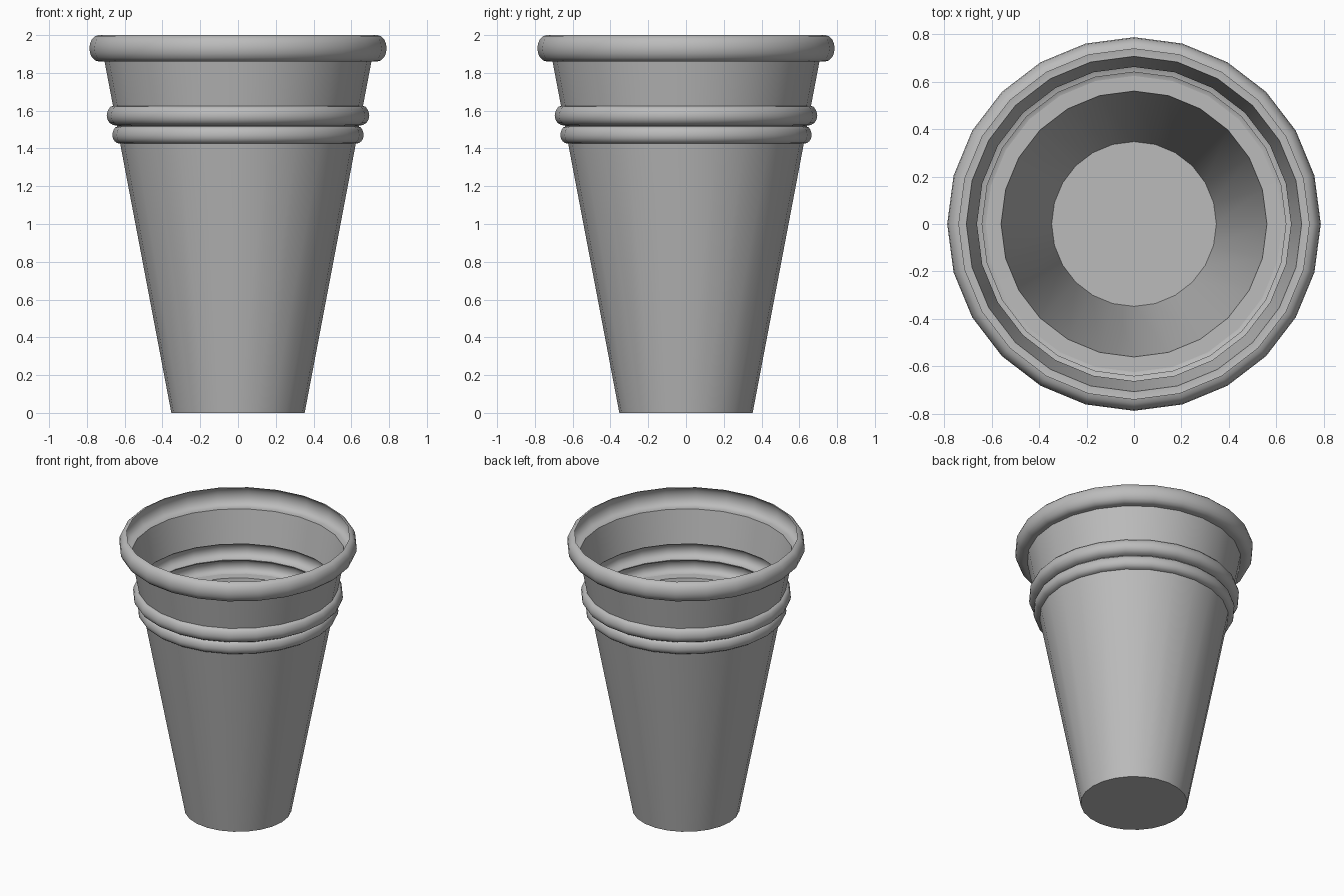
import bpy, bmesh, math

cube = bpy.data.objects.get("Cube")
if cube:
    bpy.data.objects.remove(cube, do_unlink=True)

SIDES = 24

grey = bpy.data.materials.new("plain_grey")
grey.use_nodes = True
grey.diffuse_color = (0.5, 0.5, 0.5, 1)
grey.node_tree.nodes["Principled BSDF"].inputs["Base Color"].default_value = (0.5, 0.5, 0.5, 1)


def wall_radius(z):
    """Radius of the tapered wall at height z."""
    return 0.353 + 0.19 * z


def bulge(z0, z1, r_start, r_end, r_out, steps=8):
    """Half-round profile swelling outward from z0 to z1."""
    points = []
    for i in range(steps + 1):
        a = math.pi * i / steps
        t = (1 - math.cos(a)) / 2
        base = r_start + (r_end - r_start) * t
        points.append((base + (r_out - base) * math.sin(a), z0 + (z1 - z0) * t))
    return points


def lathe(name, profile, close_start=False):
    """Spin a radius/height profile about z, with an optional end disc."""
    bm = bmesh.new()
    rings = []
    for r, z in profile:
        rings.append([bm.verts.new((r * math.cos(k * math.tau / SIDES),
                                    r * math.sin(k * math.tau / SIDES), z))
                      for k in range(SIDES)])
    for low, high in zip(rings, rings[1:]):
        for k in range(SIDES):
            n = (k + 1) % SIDES
            bm.faces.new((low[k], low[n], high[n], high[k]))
    if close_start:
        bm.faces.new(rings[0][::-1])
    mesh = bpy.data.meshes.new(name)
    bm.to_mesh(mesh)
    bm.free()
    mesh.materials.append(grey)
    obj = bpy.data.objects.new(name, mesh)
    bpy.context.collection.objects.link(obj)
    bpy.ops.object.select_all(action='DESELECT')
    obj.select_set(True)
    bpy.context.view_layer.objects.active = obj
    bpy.ops.object.shade_smooth_by_angle(angle=math.radians(35))
    return obj


# Outer shell: tapered wall, two raised bands and the rolled rim
shell = [(wall_radius(0), 0)]
shell += bulge(1.425, 1.515, wall_radius(1.425), 0.64, 0.665)
shell += bulge(1.52, 1.625, 0.64, wall_radius(1.625), 0.695)
shell += [(wall_radius(1.86), 1.86)]
shell += bulge(1.86, 2.0, 0.735, 0.738, 0.787)
lathe("cup_shell", shell, close_start=True)

# Inner liner: ledge below the bands, tapered inside and floor
liner = [(0.347, 0.01), (0.56, 1.425), (wall_radius(1.425), 1.426)]
inner = lathe("cup_liner", liner, close_start=True)
inner.data.flip_normals()
